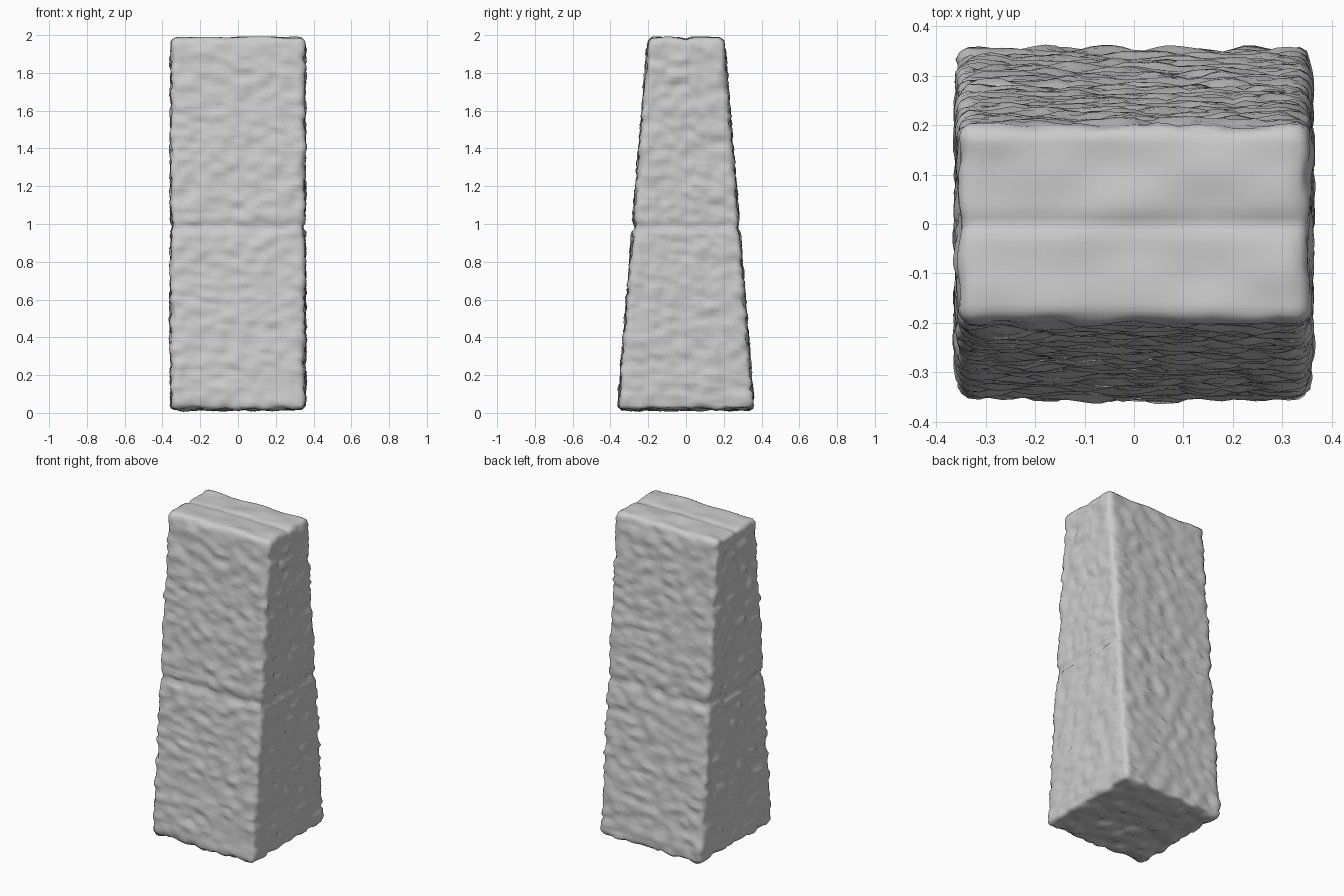
import bpy, bmesh
from mathutils import Vector, noise

if "Cube" in bpy.data.objects:
    bpy.data.objects.remove(bpy.data.objects["Cube"])

HX, R = 0.357, 0.035          # half width, edge rounding
Z0, Z1 = 0.017, 1.988         # mean base and top heights


def half_depth(z):
    # front and back lean inwards towards the top
    return 0.362 - 0.081 * z


def lumps(p):
    # flat rubble stones with narrow joints, plus finer weathering
    q = Vector((p.x * 9, p.y * 9, p.z * 17))
    d = noise.voronoi(q)[0]
    stone = min((d[1] - d[0]) / 0.35, 1.0) - 0.7
    rough = noise.noise(Vector((p.x * 13, p.y * 13, p.z * 27)))
    return 0.010 * stone + 0.011 * rough


def groove(d, width, depth):
    return depth * max(0.0, 1 - abs(d) / width)


# evenly gridded unit block
bm = bmesh.new()
bmesh.ops.create_cube(bm, size=2)
for axis, n in ((0, 32), (1, 32), (2, 90)):
    normal = Vector([float(i == axis) for i in range(3)])
    for i in range(1, n):
        bmesh.ops.bisect_plane(bm, geom=bm.verts[:] + bm.edges[:] + bm.faces[:],
                               plane_co=normal * (2 * i / n - 1), plane_no=normal)

# taper, round the edges and carve the stone surface
for v in bm.verts:
    z = Z0 + (v.co.z + 1) / 2 * (Z1 - Z0)
    hy = half_depth(z)
    p = Vector((v.co.x * HX, v.co.y * hy, z))
    inner = Vector((max(-HX + R, min(HX - R, p.x)),
                    max(-hy + R, min(hy - R, p.y)),
                    max(Z0 + R, min(Z1 - R, p.z))))
    direction = (p - inner).normalized()
    base = inner + direction * R
    up = max(0.0, direction.z)
    bump = lumps(base) * (1 - up)
    # smoother cap, split by a shallow joint along the middle
    cap = 0.012 * noise.noise(Vector((p.x * 7, p.y * 9, 3.3))) - groove(p.y, 0.03, 0.008)
    # joint between the lower and upper blocks
    side = 1 - abs(direction.z)
    v.co = base + direction * (bump + up * cap - side * groove(z - 0.985, 0.03, 0.016))

bmesh.ops.recalc_face_normals(bm, faces=bm.faces[:])
for f in bm.faces:
    f.smooth = True
mesh = bpy.data.meshes.new("stone_pillar")
bm.to_mesh(mesh)
bm.free()
pillar = bpy.data.objects.new("stone_pillar", mesh)
bpy.context.collection.objects.link(pillar)
